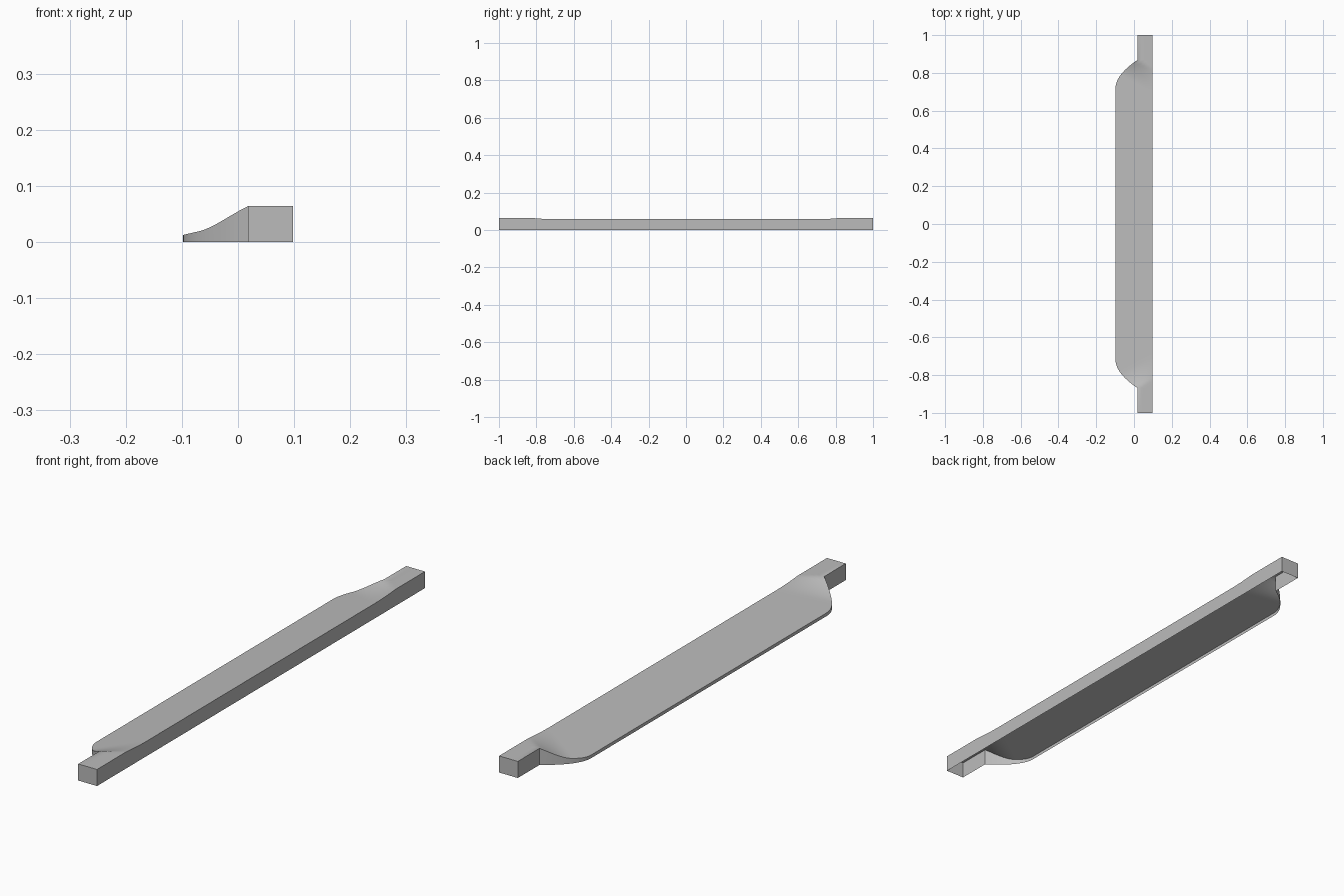
import bpy
import bmesh
import math

if "Cube" in bpy.data.objects:
    bpy.data.objects.remove(bpy.data.objects["Cube"])

HALF_W = 0.098      # half of the overall width
BAR_X = 0.018       # inner side of the narrow end bars
BAR_Z = 0.064       # height of the end bars
LIP_Z = 0.0125      # height of the thin lip
CURVE_Y, BAR_Y = 0.72, 0.868
COLUMNS = 16


def inner_edge(y):
    """Plan outline: straight lip, rounded shoulder, then end bar."""
    u = min(max((abs(y) - CURVE_Y) / (BAR_Y - CURVE_Y), 0), 1)
    return -HALF_W + (BAR_X + HALF_W) * u ** 1.9


def top_height(x, y):
    """Sloping blade that blends up into the flat top of the end bars."""
    slope = LIP_Z + 0.23 * (x + HALF_W)
    u = (abs(y) + 0.6 * (x - BAR_X) - 0.74) / (BAR_Y - 0.74)
    t = min(max(u, 0), 1) ** 2
    return slope + (BAR_Z - slope) * t


# Stations along the length, closest together on the shoulders
half = [0, 0.35, 0.66]
half += [0.69 + 0.03 * i / 3 for i in range(3)]
half += [CURVE_Y + (BAR_Y - CURVE_Y) * i / 14 for i in range(15)]
half += [1.0]
stations = [-y for y in reversed(half[1:])] + half

# Top skin
bm = bmesh.new()
rows = []
for y in stations:
    x0 = inner_edge(y)
    row = []
    for i in range(COLUMNS + 1):
        x = x0 + (HALF_W - x0) * i / COLUMNS
        row.append(bm.verts.new((x, y, top_height(x, y))))
    rows.append(row)
for a, b in zip(rows, rows[1:]):
    for i in range(COLUMNS):
        bm.faces.new((a[i], a[i + 1], b[i + 1], b[i]))

# Side walls drop from the rim to the ground; the underside stays open
rim = [e for e in bm.edges if e.is_boundary]
walls = bmesh.ops.extrude_edge_only(bm, edges=rim)["geom"]
for v in walls:
    if isinstance(v, bmesh.types.BMVert):
        v.co.z = 0
bmesh.ops.recalc_face_normals(bm, faces=bm.faces[:])
if max(bm.faces, key=lambda f: f.calc_center_median().z).normal.z < 0:
    bmesh.ops.reverse_faces(bm, faces=bm.faces[:])

mesh = bpy.data.meshes.new("trim_shell")
bm.to_mesh(mesh)
bm.free()
shell = bpy.data.objects.new("trim_shell", mesh)
bpy.context.collection.objects.link(shell)

# Plain grey finish
grey = bpy.data.materials.new("plain_grey")
grey.use_nodes = True
colour = (0.5, 0.5, 0.5, 1)
grey.diffuse_color = colour
grey.node_tree.nodes["Principled BSDF"].inputs["Base Color"].default_value = colour
mesh.materials.append(grey)

bpy.ops.object.select_all(action="DESELECT")
shell.select_set(True)
bpy.context.view_layer.objects.active = shell
bpy.ops.object.shade_smooth_by_angle(angle=math.radians(30))
